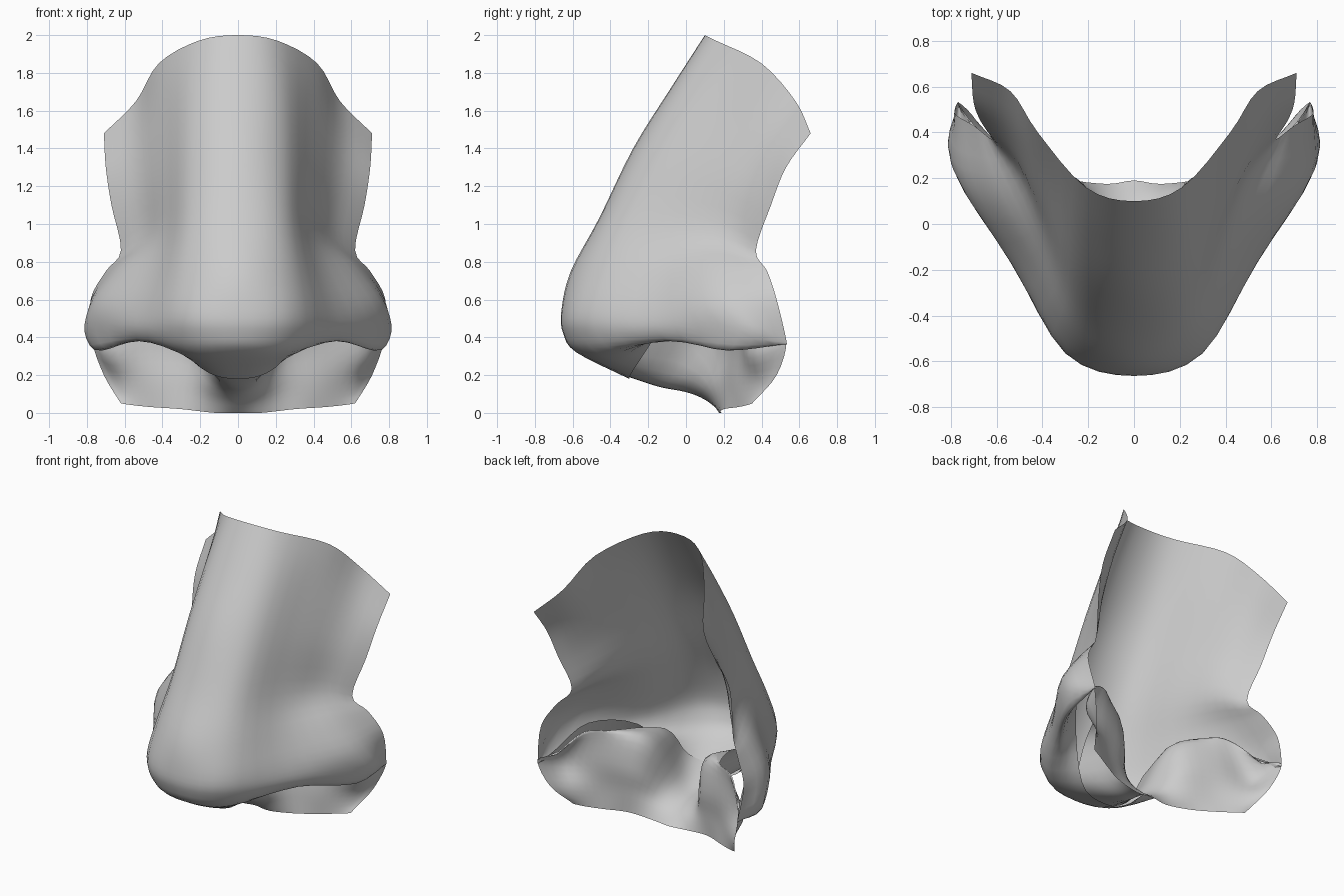
import bpy
import bmesh
from mathutils import Vector

STEPS = 4  # spline subdivisions between control sections

default_cube = bpy.data.objects.get("Cube")
if default_cube:
    bpy.data.objects.remove(default_cube, do_unlink=True)


def make_material(name, colour):
    material = bpy.data.materials.new(name)
    material.use_nodes = True
    material.diffuse_color = colour
    shader = material.node_tree.nodes["Principled BSDF"]
    shader.inputs["Base Color"].default_value = colour
    shader.inputs["Roughness"].default_value = 0.7
    return material


def spline(points):
    """Smooth curve passing through every control point."""
    before = points[0] * 2 - points[1]
    after = points[-1] * 2 - points[-2]
    padded = [before] + list(points) + [after]
    curve = []
    for i in range(len(points) - 1):
        a, b, c, d = padded[i:i + 4]
        for step in range(STEPS):
            t = step / STEPS
            linear = (c - a) * t
            square = (a * 2 - b * 5 + c * 4 - d) * t ** 2
            cube = (b * 3 - a - c * 3 + d) * t ** 3
            curve.append(b + (linear + square + cube) / 2)
    curve.append(points[-1].copy())
    return curve


def mirrored(section):
    """Extend a centre-to-side section across the plane of symmetry."""
    half = [Vector(point) for point in section]
    other = [Vector((-p.x, p.y, p.z)) for p in reversed(half[1:])]
    return other + half


def loft(name, sections, material):
    """Skin a smooth symmetric sheet over a stack of half sections."""
    across = [spline(mirrored(section)) for section in sections]
    columns = [spline(column) for column in zip(*across)]
    bm = bmesh.new()
    grid = [[bm.verts.new(point) for point in column] for column in columns]
    for left, right in zip(grid, grid[1:]):
        for i in range(len(left) - 1):
            bm.faces.new((left[i], left[i + 1], right[i + 1], right[i]))
    mesh = bpy.data.meshes.new(name)
    bm.to_mesh(mesh)
    bm.free()
    mesh.materials.append(material)
    mesh.polygons.foreach_set("use_smooth", [True] * len(mesh.polygons))
    sheet = bpy.data.objects.new(name, mesh)
    bpy.context.collection.objects.link(sheet)
    return sheet


grey = make_material("light grey", (0.6, 0.6, 0.6, 1))

# Each section runs from the centre line out to the open back edge.
bridge = [
    [(0, .1, 2), (.21, .16, 1.97), (.42, .4, 1.85), (.54, .58, 1.65), (.71, .66, 1.48)],
    [(0, -.08, 1.72), (.23, -.01, 1.69), (.4, .25, 1.6), (.54, .44, 1.43), (.7, .53, 1.3)],
    [(0, -.28, 1.4), (.24, -.19, 1.38), (.39, .08, 1.3), (.52, .31, 1.2), (.67, .45, 1.1)],
    [(0, -.46, 1.03), (.25, -.37, 1.02), (.39, -.06, .98), (.5, .2, .93), (.62, .37, .86)],
]

# Rounded tip and nostril wings, with the rim folding up inside.
tip_and_wings = [
    [(0, -.61, .75), (.28, -.49, .75), (.45, -.15, .75), (.62, .15, .77), (.7, .43, .75)],
    [(0, -.66, .54), (.3, -.56, .54), (.52, -.17, .56), (.75, .18, .59), (.78, .48, .6)],
    [(0, -.65, .42), (.29, -.55, .42), (.54, -.16, .44), (.8, .28, .44), (.77, .53, .39)],
    [(0, -.58, .32), (.27, -.47, .32), (.52, -.08, .38), (.72, .22, .33), (.76, .52, .37)],
    [(0, -.3, .18), (.2, -.27, .24), (.42, -.07, .5), (.61, .2, .56), (.71, .43, .43)],
]

# Upper lip rising into the wings and nostril back walls, septum between.
lip_and_septum = [
    [(0, .19, 0), (.12, .175, 0), (.3, .2, .02), (.45, .27, .03), (.55, .32, .04), (.62, .35, .05)],
    [(0, .1, .07), (.14, .12, .1), (.28, .2, .17), (.46, .27, .18), (.62, .37, .18), (.71, .48, .2)],
    [(0, 0, .11), (.13, .04, .17), (.24, .19, .33), (.46, .28, .36), (.68, .34, .33), (.77, .53, .38)],
    [(0, -.15, .14), (.13, -.1, .21), (.22, .1, .5), (.42, .25, .55), (.57, .32, .53), (.7, .43, .4)],
    [(0, -.36, .21), (.2, -.31, .26), (.27, -.15, .48), (.42, .23, .57), (.57, .31, .55), (.7, .42, .41)],
]

loft("nose_shell", bridge + tip_and_wings, grey)
loft("lip_and_septum", lip_and_septum, grey)
